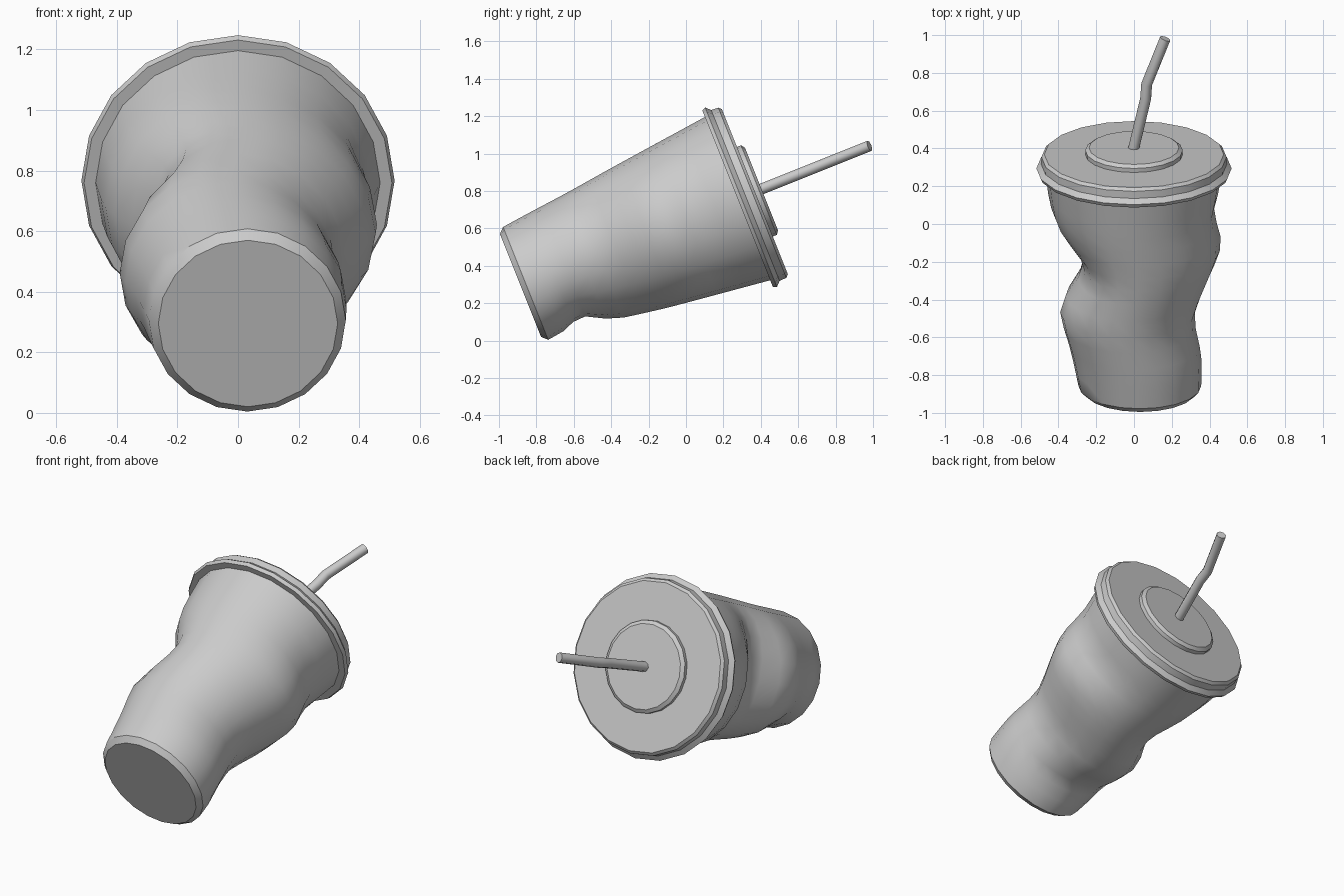
import bpy, bmesh, math
from mathutils import Matrix, Vector

if "Cube" in bpy.data.objects:
    bpy.data.objects.remove(bpy.data.objects["Cube"])

SIDES = 20
TILT = math.radians(68.2)
# local z runs along the cup axis, local -y is the upper side of the lying cup
PLACE = Matrix.Translation((0, -0.885, 0.295)) @ Matrix.Rotation(-TILT, 4, 'X')


def finish(obj, angle=30):
    obj.matrix_world = PLACE
    bpy.ops.object.select_all(action='DESELECT')
    obj.select_set(True)
    bpy.context.view_layer.objects.active = obj
    bpy.ops.object.shade_smooth_by_angle(angle=math.radians(angle))


def loft(name, rings, cap_start=False, cap_end=False, angle=30):
    """Skin a list of rings, each a list of SIDES points."""
    bm = bmesh.new()
    loops = [[bm.verts.new(p) for p in ring] for ring in rings]
    for a, b in zip(loops, loops[1:]):
        for i in range(SIDES):
            j = (i + 1) % SIDES
            bm.faces.new((a[i], a[j], b[j], b[i]))
    if cap_start:
        bm.faces.new(loops[0])
    if cap_end:
        bm.faces.new(loops[-1])
    bmesh.ops.recalc_face_normals(bm, faces=bm.faces)
    mesh = bpy.data.meshes.new(name)
    bm.to_mesh(mesh)
    bm.free()
    obj = bpy.data.objects.new(name, mesh)
    bpy.context.collection.objects.link(obj)
    finish(obj, angle)
    return obj


def circle(r, t):
    return [Vector((r * math.cos(k * math.tau / SIDES), -r * math.sin(k * math.tau / SIDES), t))
            for k in range(SIDES)]


# Dents: angle (90 = upper side), height, angular spread, height spread, push x, push up
DENTS = [
    (180, 0.74, 46, 0.125, 0.14, 0.0),    # deep left crush
    (180, 0.46, 45, 0.10, -0.025, 0.0),   # left bulge below it
    (0, 0.83, 40, 0.10, 0.04, 0.0),       # right bulge
    (-20, 1.03, 35, 0.07, -0.03, 0.0),    # right crease under the lid
    (-30, 0.44, 45, 0.12, -0.055, 0.02),  # lower right dent
    (45, 0.42, 30, 0.12, -0.03, -0.01),   # upper right dent
    (-85, 0.24, 45, 0.08, 0.0, 0.07),     # underside dent
]


def dented_ring(r, t):
    ring = []
    shift = 0.033 * max(0, 1 - t / 0.45)
    for k, p in enumerate(circle(r, t)):
        p.x += shift
        for ang, h, sa, sh, dx, up in DENTS:
            d = (k * 360 / SIDES - ang + 180) % 360 - 180
            w = math.exp(-0.5 * ((d / sa) ** 2 + ((t - h) / sh) ** 2))
            if t < 0.1:
                w = 0
            p.x += dx * w
            p.y -= up * w
        ring.append(p)
    return ring


# Crumpled cup body
heights = [0.03, 0.12, 0.19, 0.26, 0.36, 0.45, 0.55, 0.65, 0.73, 0.80, 0.88, 0.96, 1.04, 1.12, 1.26]
body = [dented_ring(0.296, 0)] + [dented_ring(0.325 + 0.119 * (t - 0.03), t) for t in heights]
loft("cup_body", body, cap_start=True, angle=35)

# Lid with flared skirt
lid = [(0.468, 1.25), (0.508, 1.25), (0.517, 1.27), (0.492, 1.295), (0.49, 1.335), (0.475, 1.35)]
loft("lid", [circle(r, t) for r, t in lid], cap_end=True)

# Raised disc on the lid
disc = [(0.258, 1.345), (0.258, 1.373), (0.238, 1.388)]
loft("lid_disc", [circle(r, t) for r, t in disc], cap_end=True)

# Bent straw
curve = bpy.data.curves.new("straw", 'CURVE')
curve.dimensions = '3D'
curve.bevel_depth = 0.029
curve.bevel_resolution = 2
curve.use_fill_caps = True
path = [(-0.005, 0, 1.37), (0.062, 0, 1.67), (0.067, 0, 1.75), (0.165, 0, 2.01)]
spline = curve.splines.new('POLY')
spline.points.add(len(path) - 1)
for point, co in zip(spline.points, path):
    point.co = (*co, 1)
straw = bpy.data.objects.new("straw", curve)
bpy.context.collection.objects.link(straw)
bpy.ops.object.select_all(action='DESELECT')
straw.select_set(True)
bpy.context.view_layer.objects.active = straw
bpy.ops.object.convert(target='MESH')
finish(bpy.context.view_layer.objects.active, 50)
